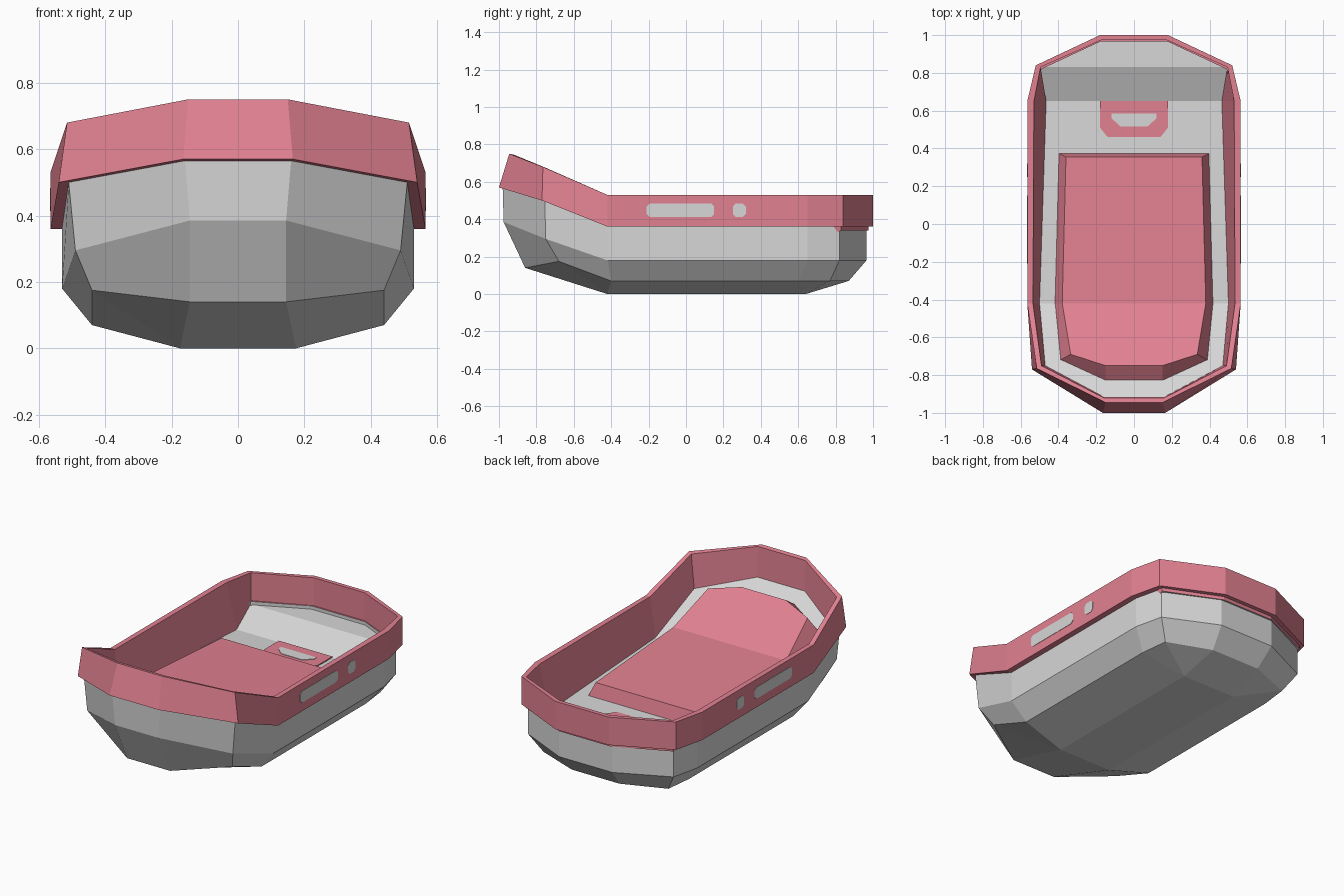
import bpy
import bmesh

cube = bpy.data.objects.get("Cube")
if cube:
    bpy.data.objects.remove(cube)


def material(name, color):
    mat = bpy.data.materials.new(name)
    mat.use_nodes = True
    mat.diffuse_color = (*color, 1)
    mat.node_tree.nodes["Principled BSDF"].inputs["Base Color"].default_value = (*color, 1)
    return mat


pink = material("rose pink", (0.76, 0.22, 0.285))
grey = material("light grey", (0.68, 0.68, 0.68))


def finish(name, bm, mat):
    bmesh.ops.remove_doubles(bm, verts=bm.verts, dist=0.0005)
    bmesh.ops.dissolve_degenerate(bm, edges=bm.edges, dist=0.0005)
    mesh = bpy.data.meshes.new(name)
    bm.to_mesh(mesh)
    bm.free()
    mesh.materials.append(mat)
    obj = bpy.data.objects.new(name, mesh)
    bpy.context.collection.objects.link(obj)
    return obj


def loft(name, halves, mat, cap_first=False, cap_last=False):
    """Mirror half outlines into closed rings, bridge them, cap with cross strips."""
    bm = bmesh.new()
    rings = []
    for half in halves:
        ring = half + [(-x, y, z) for x, y, z in reversed(half)]
        rings.append([bm.verts.new(p) for p in ring])
    n = len(rings[0])
    for a, b in zip(rings, rings[1:]):
        for i in range(n):
            j = (i + 1) % n
            bm.faces.new((a[i], a[j], b[j], b[i]))
    for wanted, ring, flip in ((cap_first, rings[0], True), (cap_last, rings[-1], False)):
        if wanted:
            for i in range(n // 2 - 1):
                strip = (ring[i], ring[i + 1], ring[n - 2 - i], ring[n - 1 - i])
                bm.faces.new(strip[::-1] if flip else strip)
    return finish(name, bm, mat)


def plate(name, points, offset, mat):
    """Thin extruded polygon."""
    bm = bmesh.new()
    face = bm.faces.new([bm.verts.new(p) for p in points])
    out = bmesh.ops.extrude_face_region(bm, geom=[face])
    moved = [v for v in out["geom"] if isinstance(v, bmesh.types.BMVert)]
    bmesh.ops.translate(bm, verts=moved, vec=offset)
    bmesh.ops.recalc_face_normals(bm, faces=bm.faces)
    return finish(name, bm, mat)


# Hull: keel, lower chine, upper chine, top edge
hull_top = [(0.16, -0.98, 0.565), (0.51, -0.755, 0.5), (0.53, -0.42, 0.36),
            (0.53, 0.65, 0.36), (0.49, 0.82, 0.36), (0.18, 0.965, 0.36)]
upper_chine = [(0.145, -0.975, 0.385), (0.49, -0.75, 0.295), (0.53, -0.42, 0.18),
               (0.53, 0.65, 0.18), (0.49, 0.82, 0.18), (0.18, 0.965, 0.18)]
lower_chine = [(0.145, -0.86, 0.14), (0.44, -0.68, 0.175), (0.44, -0.4, 0.07),
               (0.44, 0.6, 0.07), (0.42, 0.77, 0.07), (0.16, 0.87, 0.07)]
keel_front, keel_back = (0.175, -0.42, 0), (0.175, 0.64, 0)
keel = [lower_chine[0], keel_front, keel_front, keel_back, keel_back, lower_chine[-1]]
loft("hull", [keel, lower_chine, upper_chine, hull_top], grey, cap_first=True)

# Rim: underside, outer wall, top lip and inner wall
rim_bottom = [(0.165, -1, 0.57), (0.54, -0.77, 0.5), (0.565, -0.42, 0.36),
              (0.565, 0.65, 0.36), (0.52, 0.84, 0.36), (0.18, 1, 0.36)]
rim_top = [(0.15, -0.945, 0.75), (0.515, -0.765, 0.68), (0.565, -0.42, 0.53),
           (0.565, 0.65, 0.53), (0.52, 0.84, 0.53), (0.18, 1, 0.53)]
lip_inner = [(0.16, -0.92, 0.745), (0.49, -0.75, 0.675), (0.535, -0.42, 0.53),
             (0.53, 0.65, 0.53), (0.495, 0.83, 0.53), (0.17, 0.975, 0.53)]
floor_edge = [(0.16, -0.915, 0.56), (0.47, -0.75, 0.47), (0.5, -0.42, 0.29),
              (0.465, 0.65, 0.26), (0.495, 0.83, 0.34), (0.17, 0.975, 0.34)]
loft("rim", [hull_top, rim_bottom, rim_top, lip_inner, floor_edge], pink)

# Inner floor
loft("floor", [floor_edge], grey, cap_last=True)

# Raised cushion following the floor
cushion_base = [(0.15, -0.83, 0.51), (0.39, -0.72, 0.45), (0.42, -0.42, 0.285),
                (0.4, 0.375, 0.26)]
cushion_top = [(0.15, -0.75, 0.565), (0.335, -0.69, 0.53), (0.38, -0.42, 0.385),
               (0.36, 0.355, 0.35)]
loft("cushion", [cushion_base, cushion_top], pink, cap_last=True)


# Floor badge with a pale centre
def mirrored(half, z):
    return [(x, y, z) for x, y in half] + [(-x, y, z) for x, y in reversed(half)]


plate("floor_badge", mirrored([(0.14, 0.46), (0.18, 0.51), (0.18, 0.65)], 0.262),
      (0, 0, 0.007), pink)
plate("badge_centre", mirrored([(0.07, 0.515), (0.12, 0.56), (0.12, 0.585)], 0.265),
      (0, 0, 0.007), grey)

# Long and short markings on both sides of the rim
for side, sign in (("left", 1), ("right", -1)):
    for label, y0, y1 in (("long", -0.21, 0.15), ("short", 0.25, 0.32)):
        c, low, high = 0.015, 0.413, 0.483
        outline = [(y0 + c, low), (y1 - c, low), (y1, low + c), (y1, high - c),
                   (y1 - c, high), (y0 + c, high), (y0, high - c), (y0, low + c)]
        plate(f"{side}_{label}_marking", [(sign * 0.563, y, z) for y, z in outline],
              (sign * 0.004, 0, 0), grey)
